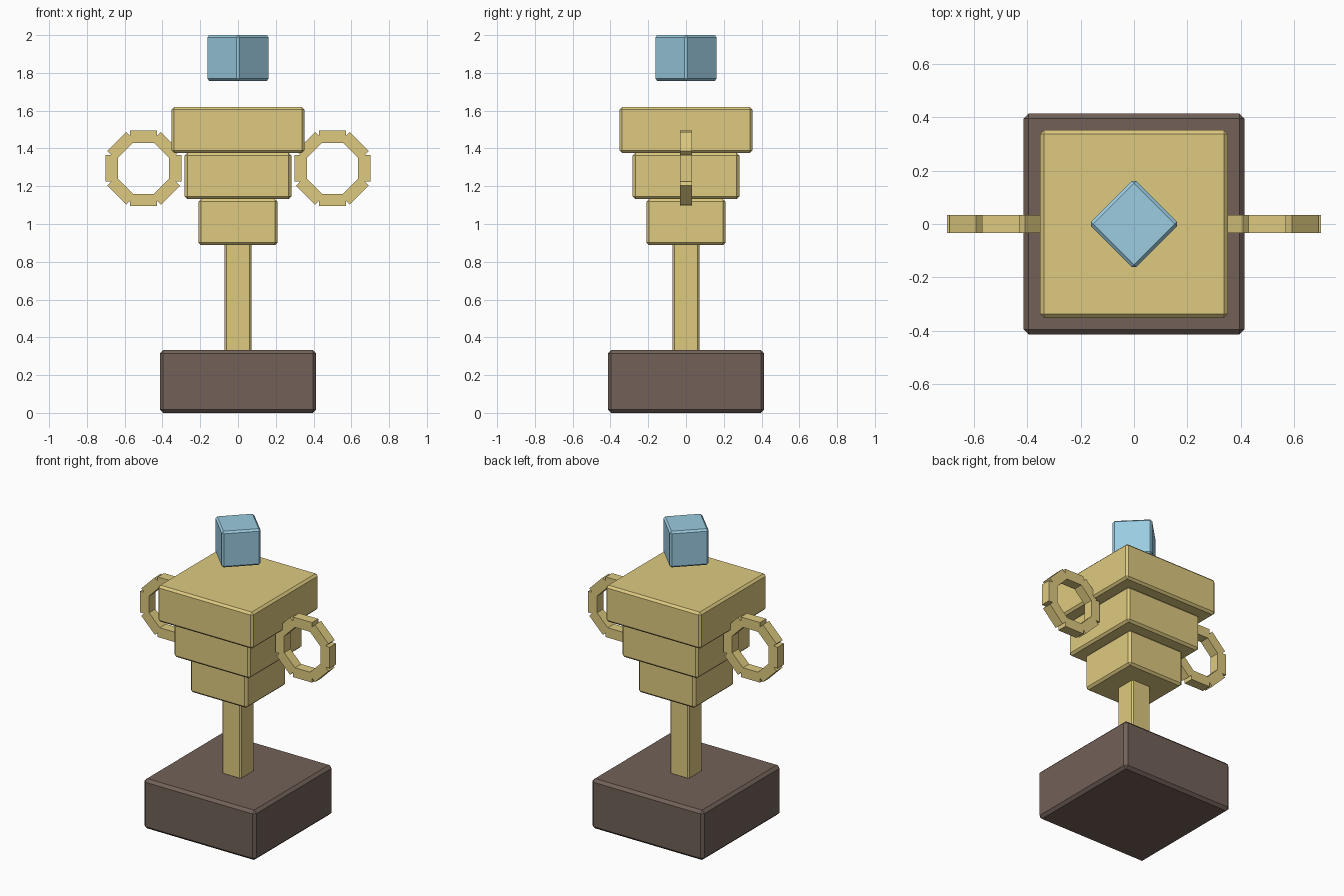
import bpy
import bmesh
import math
from mathutils import Matrix

old = bpy.data.objects.get("Cube")
if old:
    bpy.data.objects.remove(old, do_unlink=True)


def make_material(name, rgb):
    mat = bpy.data.materials.new(name)
    mat.use_nodes = True
    mat.diffuse_color = (*rgb, 1)
    mat.node_tree.nodes["Principled BSDF"].inputs["Base Color"].default_value = (*rgb, 1)
    return mat


gold = make_material("gold", (0.73, 0.59, 0.216))
brown = make_material("dark brown", (0.168, 0.12, 0.098))
blue = make_material("pale blue", (0.328, 0.604, 0.752))


def finish(name, bm, mat):
    mesh = bpy.data.meshes.new(name)
    bm.to_mesh(mesh)
    bm.free()
    mesh.materials.append(mat)
    obj = bpy.data.objects.new(name, mesh)
    bpy.context.collection.objects.link(obj)
    return obj


def block(name, half, bottom, top, bevel, mat, turn=0):
    """Square chamfered block standing on the centre axis."""
    bm = bmesh.new()
    bmesh.ops.create_cube(bm, size=1, matrix=Matrix.Diagonal((2 * half, 2 * half, top - bottom, 1)))
    bmesh.ops.bevel(bm, geom=bm.edges[:], offset=bevel, segments=1, affect="EDGES")
    obj = finish(name, bm, mat)
    obj.location.z = (bottom + top) / 2
    obj.rotation_euler.z = math.radians(turn)
    return obj


# Base, stem and stepped cup
block("base", 0.414, 0, 0.333, 0.018, brown)
block("stem", 0.071, 0.325, 0.9, 0.009, gold)
block("cup_lower", 0.21, 0.888, 1.132, 0.014, gold)
block("cup_middle", 0.282, 1.132, 1.376, 0.014, gold)
block("cup_rim", 0.352, 1.376, 1.62, 0.014, gold)

# Floating gem, turned corner-on
block("gem", 0.12, 1.758, 2, 0.012, blue, turn=45)


# Handles: rings of eight separate overlapping bars
def handle(name, x):
    bm = bmesh.new()
    for i in range(8):
        place = Matrix.Rotation(i * math.pi / 4, 4, "Y") @ Matrix.Translation((0, 0, 0.168))
        bmesh.ops.create_cube(bm, size=1, matrix=place @ Matrix.Diagonal((0.142, 0.066, 0.066, 1)))
    finish(name, bm, gold).location = (x, 0, 1.295)


handle("left_handle", 0.5)
handle("right_handle", -0.5)
